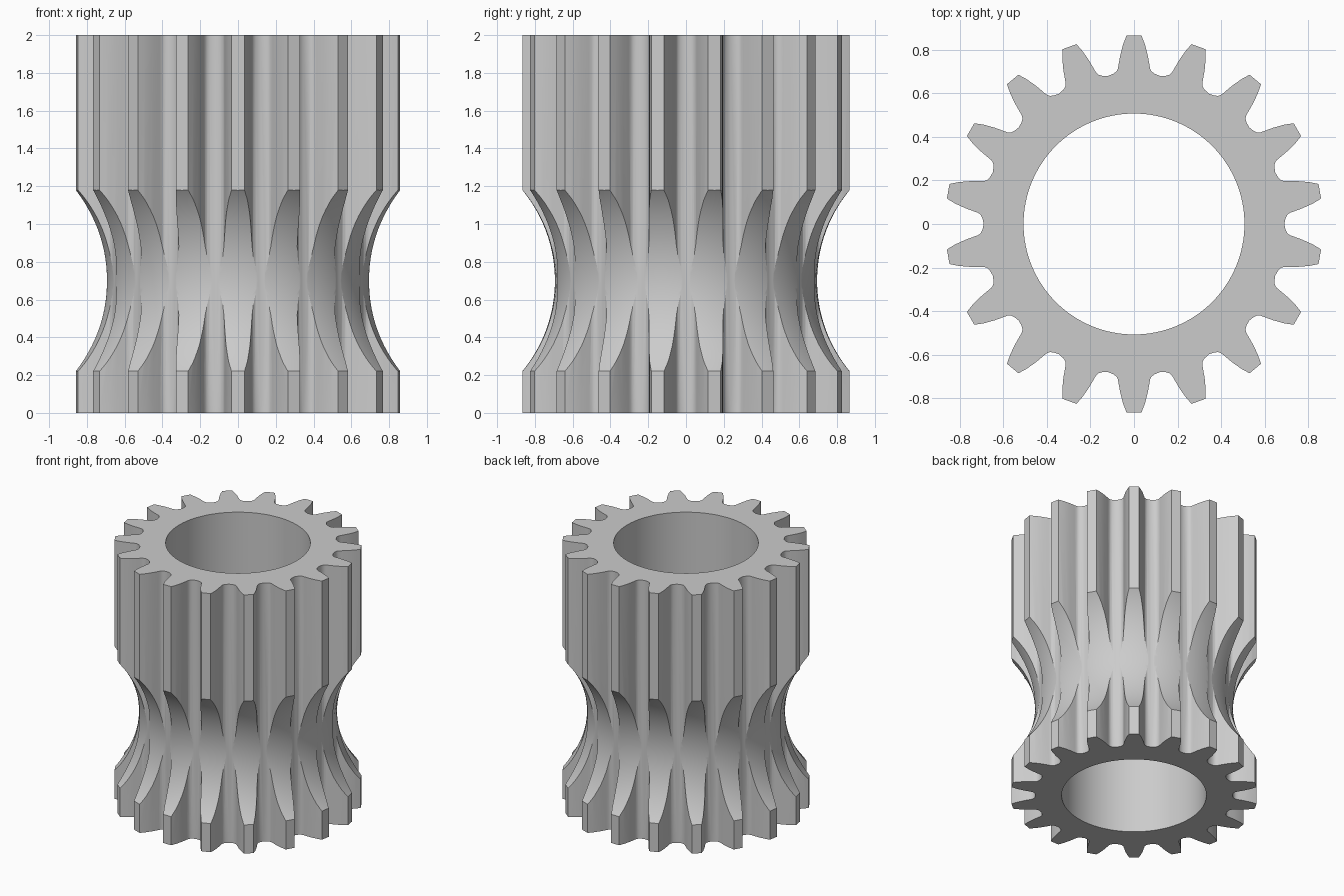
import bpy
import bmesh
from math import radians
from mathutils import Matrix, Vector

TEETH = 18
HEIGHT = 2.0
ROOT = 0.69
BORE = 0.507
GROOVE_Z, GROOVE_HALF = 0.70, 0.48
GROOVE_MIN, TIP = 0.694, 0.867

cube = bpy.data.objects.get("Cube")
if cube:
    bpy.data.objects.remove(cube, do_unlink=True)

steel = bpy.data.materials.new("plain_grey_steel")
steel.use_nodes = True
grey = (0.6, 0.6, 0.6, 1.0)
steel.diffuse_color = grey
steel.node_tree.nodes["Principled BSDF"].inputs["Base Color"].default_value = grey

# Half of one tooth, from the tip down the flank to the root fillet
flank = [(0.034, 0.866), (0.050, 0.825), (0.063, 0.775), (0.071, 0.73),
         (0.074, 0.713), (0.081, 0.70), (0.094, 0.69)]
tooth = [(-x, y) for x, y in reversed(flank)] + flank

# Toothed body, extruded from the outline
bm = bmesh.new()
outline = []
for k in range(TEETH):
    turn = Matrix.Rotation(radians(-360 / TEETH * k), 3, 'Z')
    half_turn = Matrix.Rotation(radians(-180 / TEETH), 3, 'Z')
    points = [Vector((x, y, 0)) for x, y in tooth]
    points.append(half_turn @ Vector((0, ROOT, 0)))
    outline += [bm.verts.new(turn @ p) for p in points]
base = bm.faces.new(outline)
lifted = bmesh.ops.extrude_face_region(bm, geom=[base], use_keep_orig=True)
bmesh.ops.translate(bm, vec=(0, 0, HEIGHT),
                    verts=[v for v in lifted["geom"] if isinstance(v, bmesh.types.BMVert)])
bmesh.ops.recalc_face_normals(bm, faces=bm.faces)
mesh = bpy.data.meshes.new("pinion_gear")
bm.to_mesh(mesh)
bm.free()
mesh.materials.append(steel)
gear = bpy.data.objects.new("pinion_gear", mesh)
bpy.context.collection.objects.link(gear)

# Cutters: centre bore, and a torus for the concave waist
bpy.ops.mesh.primitive_cylinder_add(vertices=128, radius=BORE, depth=HEIGHT + 1,
                                    location=(0, 0, HEIGHT / 2))
bore = bpy.context.object
bore.name = "bore_cutter"

depth = TIP - GROOVE_MIN
minor = (GROOVE_HALF ** 2 + depth ** 2) / (2 * depth)
bpy.ops.mesh.primitive_torus_add(major_radius=GROOVE_MIN + minor, minor_radius=minor,
                                 major_segments=180, minor_segments=120,
                                 location=(0, 0, GROOVE_Z))
groove = bpy.context.object
groove.name = "waist_cutter"


def cut(target, cutter):
    """Subtract the cutter and discard it."""
    cutter.hide_render = True
    bpy.ops.object.select_all(action='DESELECT')
    target.select_set(True)
    bpy.context.view_layer.objects.active = target
    mod = target.modifiers.new(cutter.name, 'BOOLEAN')
    mod.operation = 'DIFFERENCE'
    mod.solver = 'EXACT'
    mod.object = cutter
    bpy.ops.object.modifier_apply(modifier=mod.name)
    bpy.data.objects.remove(cutter, do_unlink=True)


cut(gear, bore)
cut(gear, groove)

# Smooth flanks, bore and waist with crisp edges
bpy.ops.object.shade_smooth_by_angle(angle=radians(30))
